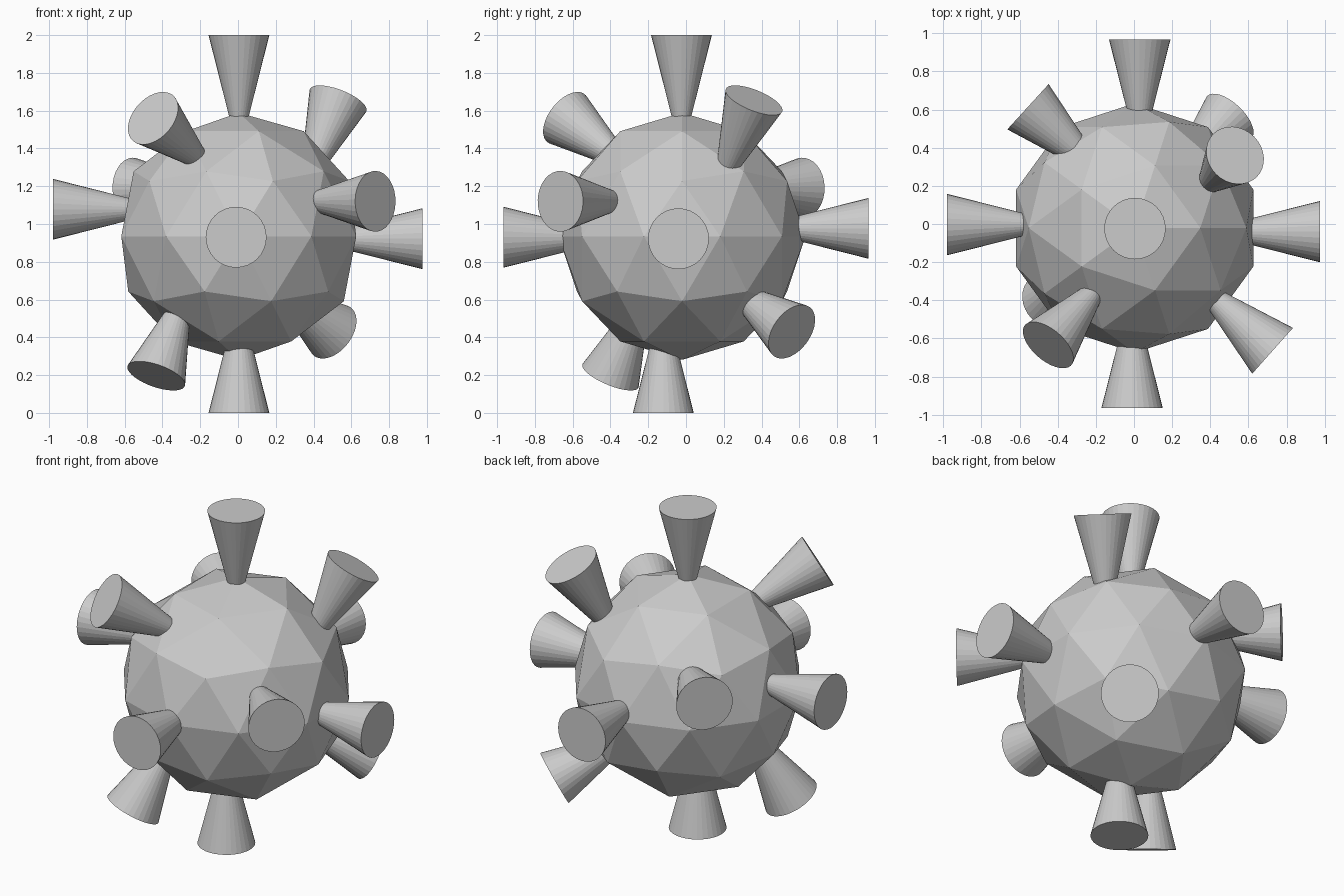
import bpy
from mathutils import Vector

if "Cube" in bpy.data.objects:
    bpy.data.objects.remove(bpy.data.objects["Cube"])

CAP_R = 0.161      # wide outer end of a spike
LENGTH = 0.45      # reaches slightly into the body
ROOT_R = 0.047     # narrow inner end

# faceted round body
bpy.ops.mesh.primitive_ico_sphere_add(subdivisions=2, radius=0.654,
                                      location=(0.004, -0.021, 0.935))
bpy.context.object.name = "body"


def spike(name, cap, direction):
    """Flared spike: centre of its outer cap and the way it points."""
    d = Vector(direction).normalized()
    bpy.ops.mesh.primitive_cone_add(vertices=32, radius1=ROOT_R, radius2=CAP_R,
                                    depth=LENGTH,
                                    location=Vector(cap) - d * LENGTH / 2)
    ob = bpy.context.object
    ob.name = name
    ob.rotation_mode = 'QUATERNION'
    ob.rotation_quaternion = Vector((0, 0, 1)).rotation_difference(d)


# spikes along the axes
spike("spike_top", (0.005, -0.024, 2.0), (0, 0, 1))
spike("spike_bottom", (0.005, -0.12, 0.0), (0, 0, -1))
spike("spike_left", (-0.98, -0.003, 1.078), (-1, 0, 0))
spike("spike_right", (0.976, -0.04, 0.922), (1, 0, 0))
spike("spike_front", (-0.01, -0.965, 0.93), (0, -1, 0))
spike("spike_back", (0.03, 0.967, 0.977), (0, 1, 0))

# slanted spikes
spike("spike_upper_front_left", (-0.45, -0.635, 1.56), (-0.56, -0.65, 0.5))
spike("spike_upper_back_right", (0.53, 0.36, 1.655), (0.34, 0.35, 0.87))
spike("spike_middle_front_right", (0.727, -0.665, 1.12), (0.747, -0.666, 0))
spike("spike_middle_back_left", (-0.556, 0.615, 1.19), (-0.738, 0.674, 0))
spike("spike_lower_front_left", (-0.433, -0.40, 0.196), (-0.31, -0.37, -0.88))
spike("spike_lower_back_right", (0.50, 0.56, 0.43), (0.61, 0.64, -0.465))
